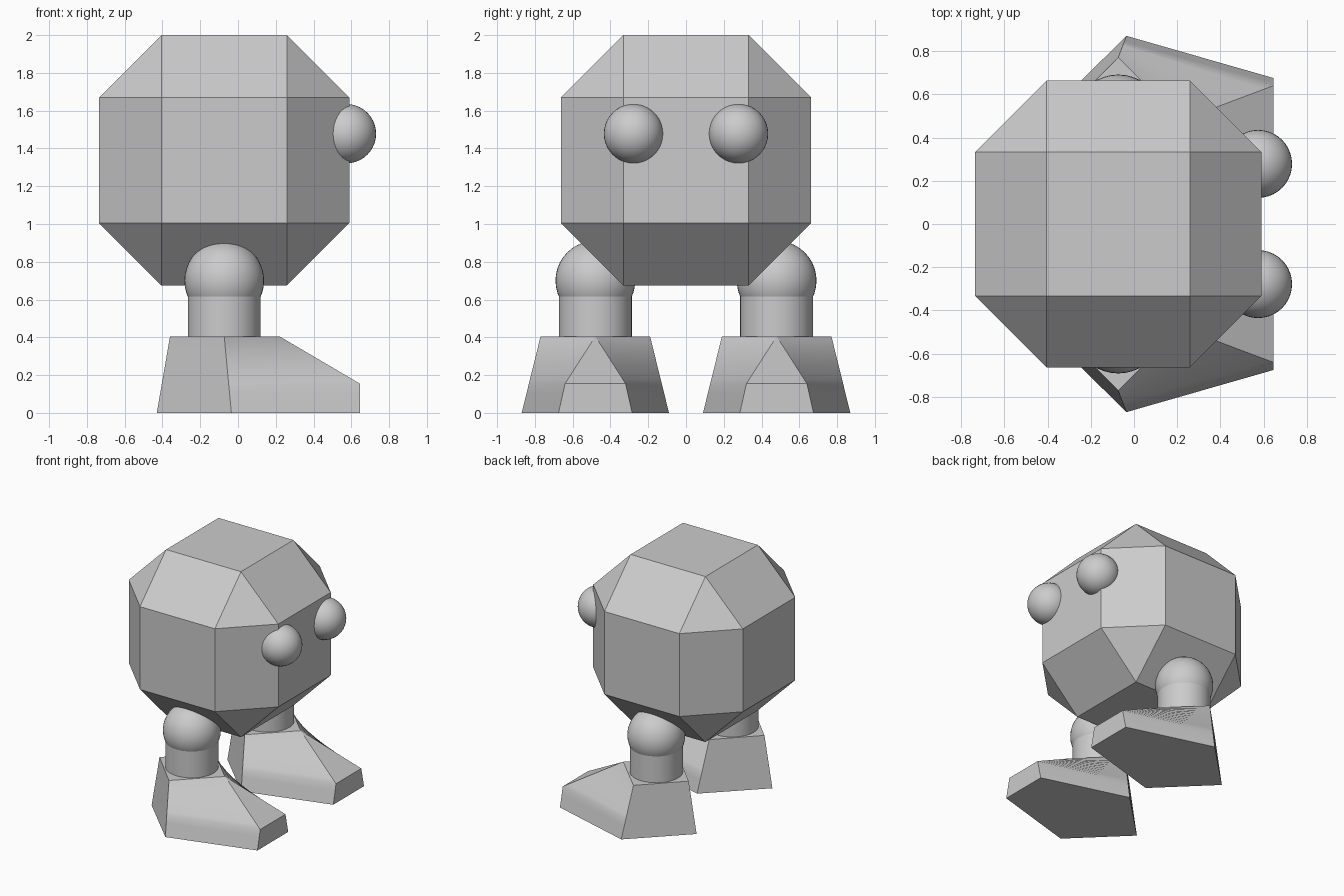
import bpy, bmesh, math
from mathutils import Vector

if "Cube" in bpy.data.objects:
    bpy.data.objects.remove(bpy.data.objects["Cube"])

CX = -0.073  # body and leg centre line


def finish(obj, name, smooth=True):
    obj.name = name
    bpy.ops.object.select_all(action='DESELECT')
    obj.select_set(True)
    bpy.context.view_layer.objects.active = obj
    if smooth:
        bpy.ops.object.shade_smooth_by_angle(angle=math.radians(30))


def from_bmesh(bm, name, smooth):
    bmesh.ops.recalc_face_normals(bm, faces=bm.faces)
    mesh = bpy.data.meshes.new(name)
    bm.to_mesh(mesh)
    bm.free()
    obj = bpy.data.objects.new(name, mesh)
    bpy.context.collection.objects.link(obj)
    finish(obj, name, smooth)


def ball(name, loc, r):
    bpy.ops.mesh.primitive_uv_sphere_add(segments=40, ring_count=20, radius=r, location=loc)
    finish(bpy.context.object, name)


# Faceted body: cube with chamfered edges and corners
def body():
    bm = bmesh.new()
    a, b = 0.332, 0.663
    for axis in range(3):
        for sx in (-1, 1):
            for sy in (-1, 1):
                for sz in (-1, 1):
                    p = Vector((sx * a, sy * a, sz * a))
                    p[axis] *= b / a
                    bm.verts.new(p + Vector((CX, 0, 1.337)))
    bmesh.ops.convex_hull(bm, input=bm.verts)
    bmesh.ops.dissolve_limit(bm, angle_limit=0.02, verts=bm.verts, edges=bm.edges)
    from_bmesh(bm, "body", False)


# Foot: horizontal sections lofted from a diamond top to a long toed sole
def foot(name, cy):
    bm = bmesh.new()
    top, toe_z = 0.405, 0.155
    levels = [top + (toe_z - top) * i / 10 for i in range(11)] + [0.103, 0.052, 0.0]
    rings = []
    for z in levels:
        v = 1 - z / top
        t = min(1, (top - z) / (top - toe_z))
        toe_x = 0.22 + 0.425 * t
        toe_w = 0.16 * t + 0.035 * max(0, toe_z - z) / toe_z
        side_x, side_w = CX + 0.038 * v, 0.29 + 0.10 * v
        section = [(-0.36 - 0.07 * v, 0), (side_x, -side_w), (toe_x, -toe_w),
                   (toe_x, toe_w), (side_x, side_w)]
        rings.append([bm.verts.new((x, cy + y, z)) for x, y in section])
    for r0, r1 in zip(rings, rings[1:]):
        for i in range(5):
            j = (i + 1) % 5
            bm.faces.new((r0[i], r0[j], r1[j], r1[i]))
    bm.faces.new(rings[0])
    bm.faces.new(rings[-1])
    bmesh.ops.remove_doubles(bm, verts=bm.verts, dist=0.0005)
    from_bmesh(bm, name, True)


body()
for side, s in (("right", -1), ("left", 1)):
    # Eyes
    ball(side + "_eye", (0.574, s * 0.278, 1.478), 0.157)
    # Hip ball, short leg and foot
    y = s * 0.48
    ball(side + "_hip", (CX, y, 0.70), 0.211)
    bpy.ops.mesh.primitive_cylinder_add(vertices=40, radius=0.193, depth=0.30,
                                        location=(CX, y, 0.55))
    finish(bpy.context.object, side + "_leg")
    foot(side + "_foot", y)
